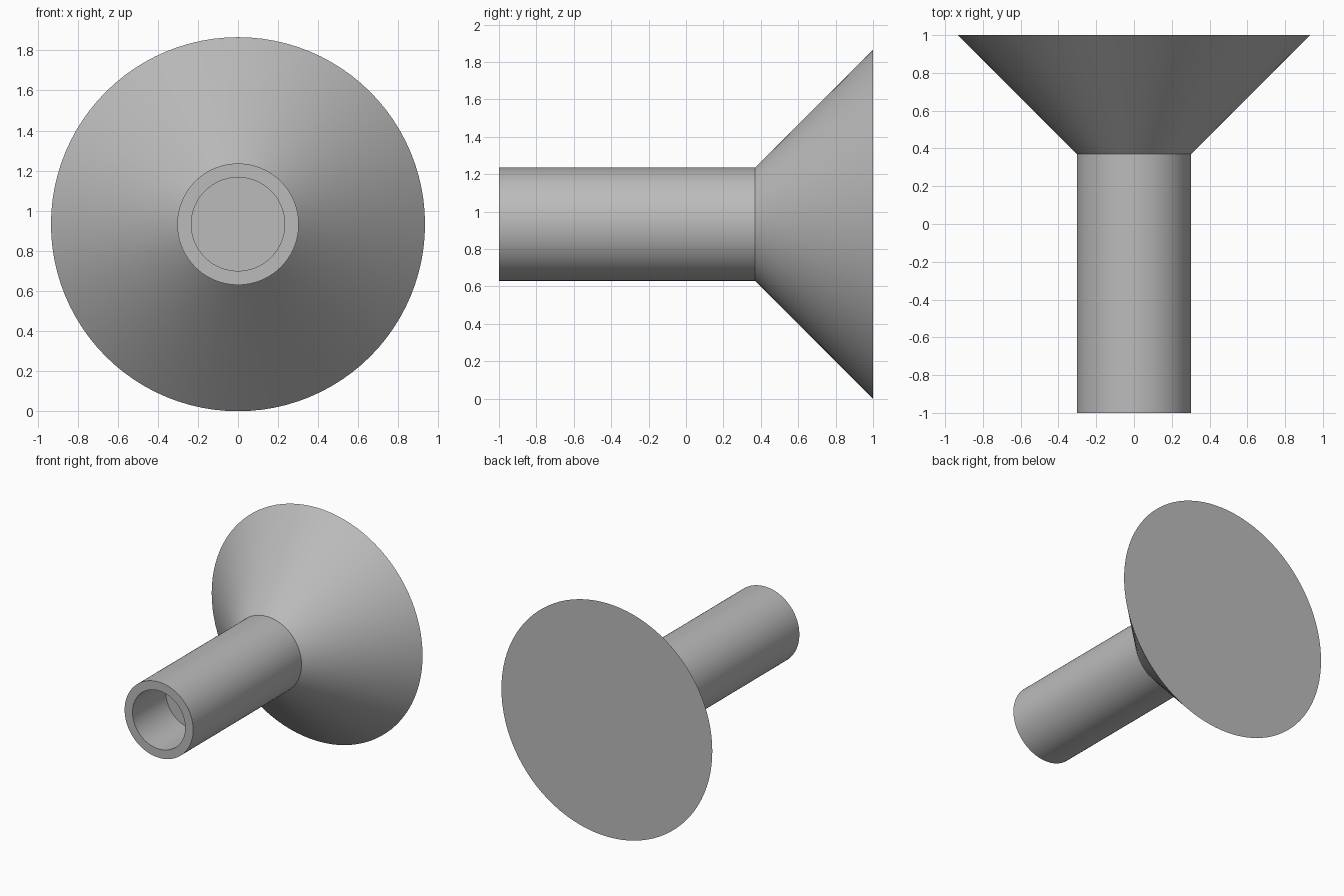
import bpy
import bmesh
from math import pi, radians
from mathutils import Matrix, Vector

cube = bpy.data.objects.get("Cube")
if cube:
    bpy.data.objects.remove(cube)

RIM = 0.933       # countersunk head radius
SHANK = 0.303     # shank radius
BORE = 0.233      # blind hole radius
BORE_END = -0.58  # y of the hole floor
SEGMENTS = 96

grey = bpy.data.materials.new("plain grey")
grey.use_nodes = True
colour = (0.5, 0.5, 0.5, 1)
grey.diffuse_color = colour
grey.node_tree.nodes["Principled BSDF"].inputs["Base Color"].default_value = colour

# Half section (radius, y), from the hole floor to the flat head
profile = [(0, BORE_END), (BORE, BORE_END), (BORE, -1), (SHANK, -1),
           (SHANK, 1 - (RIM - SHANK)), (RIM, 1), (0, 1)]

# Revolve the section around the y axis
bm = bmesh.new()
verts = [bm.verts.new((r, y, 0)) for r, y in profile]
edges = [bm.edges.new(pair) for pair in zip(verts, verts[1:])]
bmesh.ops.spin(bm, geom=verts + edges, cent=(0, 0, 0), axis=(0, 1, 0),
               angle=2 * pi, steps=SEGMENTS)
bmesh.ops.remove_doubles(bm, verts=bm.verts, dist=0.0005)
bmesh.ops.recalc_face_normals(bm, faces=bm.faces)
bmesh.ops.transform(bm, matrix=Matrix.Translation(Vector((0, 0, RIM))), verts=bm.verts)

mesh = bpy.data.meshes.new("flared_rivet")
bm.to_mesh(mesh)
bm.free()
mesh.materials.append(grey)
rivet = bpy.data.objects.new("flared_rivet", mesh)
bpy.context.collection.objects.link(rivet)

# Smooth sides with crisp rims
bpy.ops.object.select_all(action="DESELECT")
rivet.select_set(True)
bpy.context.view_layer.objects.active = rivet
bpy.ops.object.shade_smooth_by_angle(angle=radians(30))
